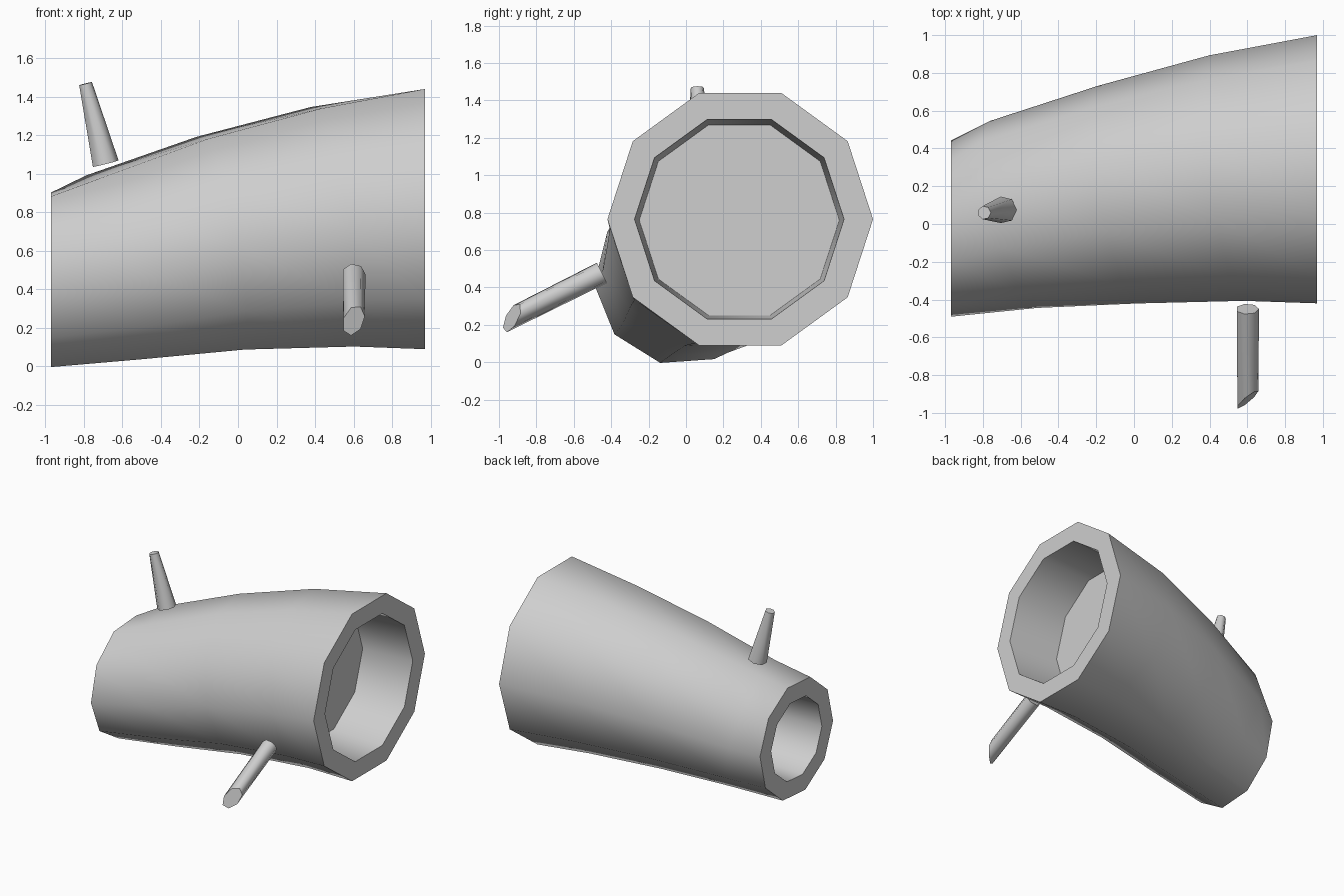
import bpy, bmesh
from math import cos, sin, pi, radians
from mathutils import Vector

cube = bpy.data.objects.get("Cube")
if cube:
    bpy.data.objects.remove(cube)

COLOUR = (0.62, 0.62, 0.62, 1)
grey = bpy.data.materials.new("plain grey")
grey.use_nodes = True
grey.diffuse_color = COLOUR
grey.node_tree.nodes["Principled BSDF"].inputs["Base Color"].default_value = COLOUR


def loft(name, rings, flat_spans):
    """Skin point rings into a capped solid; caps and flat_spans stay flat shaded."""
    bm = bmesh.new()
    loops = [[bm.verts.new(p) for p in ring] for ring in rings]
    n = len(loops[0])
    for k, (a, b) in enumerate(zip(loops, loops[1:])):
        for i in range(n):
            j = (i + 1) % n
            face = bm.faces.new((a[i], a[j], b[j], b[i]))
            face.smooth = k not in flat_spans
    bm.faces.new(loops[0])
    bm.faces.new(loops[-1])
    bmesh.ops.recalc_face_normals(bm, faces=bm.faces[:])
    mesh = bpy.data.meshes.new(name)
    bm.to_mesh(mesh)
    bm.free()
    mesh.materials.append(grey)
    obj = bpy.data.objects.new(name, mesh)
    bpy.context.collection.objects.link(obj)
    return obj


def trunk_ring(x, y, z, radius, lean=0, roll=0, sides=10):
    """Ring across the x axis, leaning with the bend of the trunk."""
    pts = []
    for i in range(sides):
        a = 2 * pi * i / sides + radians(roll)
        pts.append((x - lean * (cos(a) + sin(a)), y + radius * cos(a), z + radius * sin(a)))
    return pts


# Hollow-ended trunk: small recess, outer skin, large recess
trunk = [
    trunk_ring(-0.52, -0.01, 0.46, 0.31, roll=4),
    trunk_ring(-0.97, -0.025, 0.45, 0.325, roll=4),
    trunk_ring(-0.97, -0.025, 0.45, 0.467, roll=4),
    trunk_ring(-0.64, 0.05, 0.515, 0.495, 0.12, 2.5),
    trunk_ring(-0.09, 0.155, 0.64, 0.576, 0.1, 1.5),
    trunk_ring(0.49, 0.243, 0.725, 0.65, 0.09, 1),
    trunk_ring(0.97, 0.29, 0.765, 0.71),
    trunk_ring(0.97, 0.285, 0.765, 0.56),
    trunk_ring(0.54, 0.285, 0.76, 0.535),
]
loft("hollow_trunk", trunk, flat_spans={1, 6})


def branch(name, base, tip, r_base, r_tip, side, cut=(0, 0), sides=7):
    """Tapered twig; cut slants the tip along its side and up directions."""
    base, tip, side = Vector(base), Vector(tip), Vector(side)
    axis = (tip - base).normalized()
    side = (side - axis * side.dot(axis)).normalized()
    up = side.cross(axis)
    rings = []
    for centre, r, slant in ((base, r_base, (0, 0)), (tip, r_tip, cut)):
        ring = []
        for i in range(sides):
            c, s = cos(2 * pi * i / sides), sin(2 * pi * i / sides)
            ring.append(centre + (side * c + up * s) * r + axis * (slant[0] * c + slant[1] * s))
        rings.append(ring)
    return loft(name, rings, flat_spans=set())


# Stubby twigs on the top and the front
branch("top_branch", (-0.69, 0.075, 1.052), (-0.793, 0.06, 1.468), 0.072, 0.036, (1, 0, 0))
branch("front_branch", (0.6, -0.45, 0.478), (0.6, -0.93, 0.238), 0.062, 0.058,
       (1, 0, 0), cut=(-0.05, 0.05))
